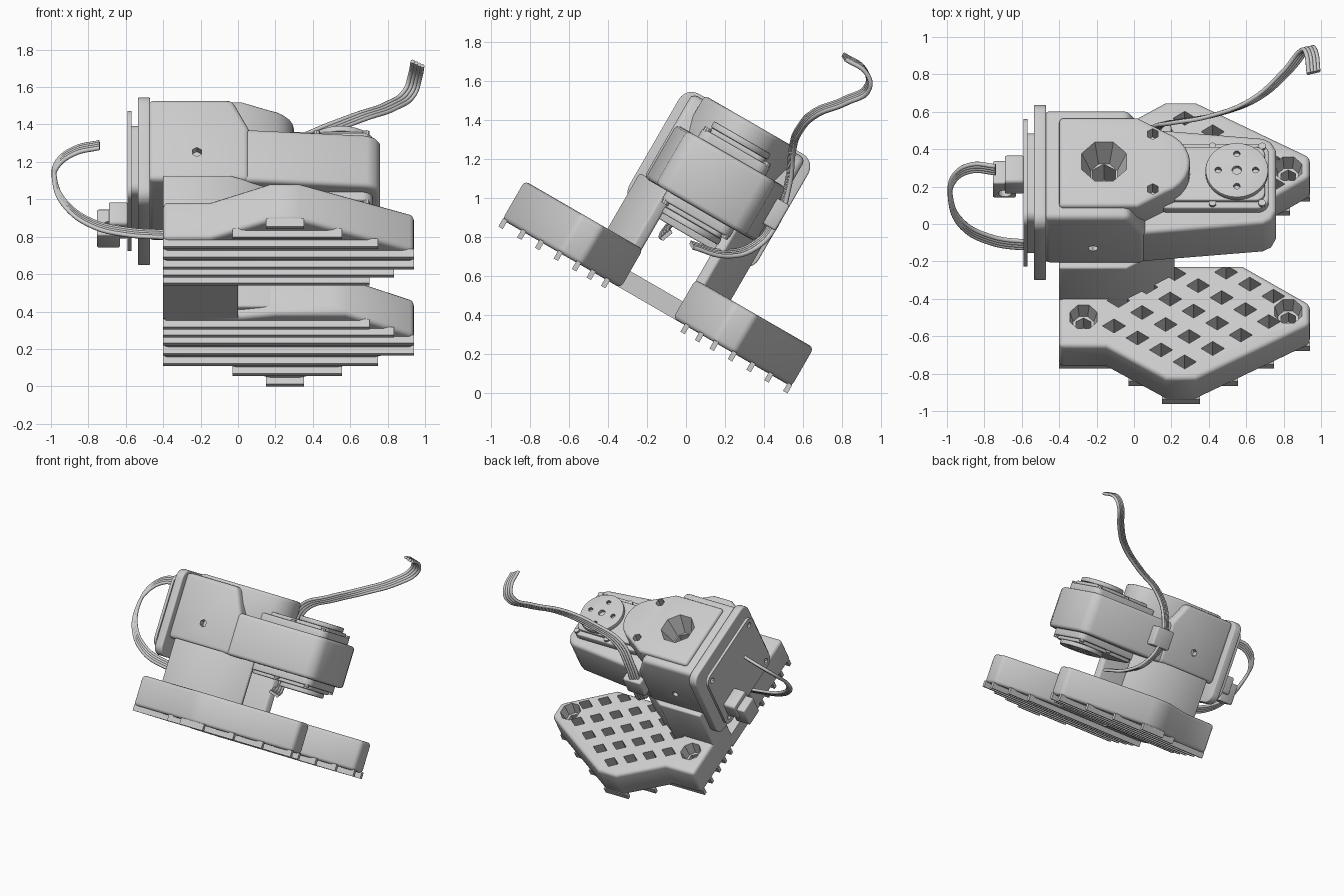
import bpy, bmesh, math
from mathutils import Matrix, Vector

if "Cube" in bpy.data.objects:
    bpy.data.objects.remove(bpy.data.objects["Cube"], do_unlink=True)

grey = bpy.data.materials.new("light_grey")
grey.use_nodes = True
COLOUR = (0.6, 0.6, 0.6, 1)
grey.diffuse_color = COLOUR
grey.node_tree.nodes["Principled BSDF"].inputs["Base Color"].default_value = COLOUR

TILT = Matrix.Rotation(math.radians(-30), 4, 'X')  # the assembly leans forward
MID = -0.405                                       # symmetry line of the assembly
PLACE = {'z': lambda a, b, c: (a, b, c),
         'x': lambda a, b, c: (c, a, b),
         'y': lambda a, b, c: (a, c, b)}


def add_prism(bm, outline, axis, lo, hi, taper=1.0):
    """Extrude an outline along an axis; taper scales the low end."""
    put = PLACE[axis]
    n = len(outline)
    ca = sum(p[0] for p in outline) / n
    cb = sum(p[1] for p in outline) / n
    top = [bm.verts.new(put(a, b, hi)) for a, b in outline]
    low = [bm.verts.new(put(ca + (a - ca) * taper, cb + (b - cb) * taper, lo)) for a, b in outline]
    bm.faces.new(top)
    bm.faces.new(low[::-1])
    for i in range(n):
        j = (i + 1) % n
        bm.faces.new((top[j], top[i], low[i], low[j]))


def mesh_object(name, prisms):
    bm = bmesh.new()
    for p in prisms:
        add_prism(bm, *p)
    bmesh.ops.recalc_face_normals(bm, faces=bm.faces)
    me = bpy.data.meshes.new(name)
    bm.to_mesh(me)
    bm.free()
    obj = bpy.data.objects.new(name, me)
    bpy.context.collection.objects.link(obj)
    return obj


def make(name, prisms, bevel=0.0, cuts=(), segments=3):
    """Object from prisms, with bevelled edges; each group of cuts is disjoint."""
    obj = mesh_object(name, prisms)
    if bevel:
        m = obj.modifiers.new("round", 'BEVEL')
        m.width, m.segments, m.limit_method = bevel, segments, 'ANGLE'
        m.angle_limit = math.radians(40)
    cutters = [mesh_object("cutter", group) for group in cuts]
    for cutter in cutters:
        cutter.hide_render = True
        m = obj.modifiers.new("pockets", 'BOOLEAN')
        m.operation, m.solver, m.object = 'DIFFERENCE', 'EXACT', cutter
    deps = bpy.context.evaluated_depsgraph_get()
    obj.data = bpy.data.meshes.new_from_object(obj.evaluated_get(deps))
    obj.modifiers.clear()
    for cutter in cutters:
        bpy.data.objects.remove(cutter, do_unlink=True)
    obj.data.materials.clear()
    obj.data.materials.append(grey)
    bpy.ops.object.select_all(action='DESELECT')
    obj.select_set(True)
    bpy.context.view_layer.objects.active = obj
    bpy.ops.object.shade_smooth_by_angle(angle=math.radians(35))
    obj.matrix_world = TILT


def rect(a0, a1, b0, b1):
    return [(a0, b0), (a1, b0), (a1, b1), (a0, b1)]


def ring(a, b, r, n=24):
    return [(a + r * math.cos(math.tau * (i + .5) / n), b + r * math.sin(math.tau * (i + .5) / n)) for i in range(n)]


def round_rect(a0, a1, b0, b1, r, n=6):
    pts = []
    for k, (a, b) in enumerate([(a1 - r, b1 - r), (a0 + r, b1 - r), (a0 + r, b0 + r), (a1 - r, b0 + r)]):
        for i in range(n + 1):
            t = math.pi / 2 * (k + i / n)
            pts.append((a + r * math.cos(t), b + r * math.sin(t)))
    return pts


def span(outline, v):
    """Left and right limits of an outline at depth v."""
    xs = []
    for (x0, v0), (x1, v1) in zip(outline, outline[1:] + outline[:1]):
        if (v0 - v) * (v1 - v) < 0:
            xs.append(x0 + (x1 - x0) * (v - v0) / (v1 - v0))
    return min(xs), max(xs)


# Two mirrored foot pads with lattice pockets, screw wells and ribs below
PAD = [(-.4, .16), (-.4, .655), (-.15, .655), (.17, .855), (.33, .855),
       (.94, .52), (.94, .39), (.58, .155), (.2, .155), (.02, .19)]
WALL = [(-.4, .16), (-.4, .365), (-.04, .365), (.22, .21), (.2, .16)]
LATTICE = {-1: range(1, 4), 0: range(5), 1: range(5), 2: range(5), 3: range(4)}
for side, label in ((-1, "front"), (1, "back")):
    flip = lambda pts: [(x, MID + side * v) for x, v in pts]
    pockets = []
    for row, cols in LATTICE.items():
        for c in cols:
            x, v = -.107 + .15 * c + .126 * row, .53 - .083 * c + .074 * row
            diamond = [(x - .062, v), (x, v - .043), (x + .062, v), (x, v + .043)]
            pockets.append((flip(diamond), 'z', .36, .6))
    wells = [(-.27, .475), (.825, .44)]
    funnels = [(flip(ring(x, v, .085, 8)), 'z', .44, .56, .7) for x, v in wells]
    bores = [(flip(ring(x, v, .045, 6)), 'z', .34, .5) for x, v in wells]
    make(label + "_foot_pad", [(flip(PAD), 'z', .3, .53)], .025, [pockets, funnels, bores])
    ribs = []
    for v in (.235, .32, .407, .515, .625, .731, .842):
        x0, x1 = span(PAD, v)
        ribs.append((rect(x0, x1, MID + side * v - .013, MID + side * v + .013), 'z', .26, .31))
    make(label + "_pad_ribs", ribs)
    # Upright wall of the bracket standing on this pad
    make(label + "_bracket_wall", [(flip(WALL), 'z', .35, .86)], .012)

make("foot_bridge", [(rect(-.4, 0, MID - .2, MID + .2), 'z', .3, .4)])
make("bracket_top", [(rect(-.4, -.03, MID - .3, MID + .3), 'z', .74, .87)])

# Main housing: tall rear block and tapered front block, funnel pocket in the top
funnel = [(ring(-.16, MID, .14, 8), 'z', 1.22, 1.4, .55)]
bore = [(ring(-.16, MID, .07, 6), 'z', 1.05, 1.3)]
screws = [(ring(-.22, 1.02, .028, 6), 'y', a, a + .1) for a in (MID - .39, MID + .29)]
make("rear_housing", [([(-.48, .85), (.06, .85), (.06, 1.17), (-.03, 1.348), (-.48, 1.348)],
                       'y', MID - .335, MID + .335)], .03, [screws, funnel, bore])
half = [(-.1, .325), (.05, .325), (.69, .265), (.735, .24), (.76, .19)]
taper = [(x, MID - v) for x, v in half] + [(x, MID + v) for x, v in reversed(half)]
make("front_housing", [(taper, 'z', .85, 1.17)], .025)

# Top cover with rounded nose and two screw holes
nose = [(.3 - .2 * (1 - math.cos(t)), .2 * math.sin(t)) for t in [math.radians(a) for a in range(-70, 71, 14)]]
cover = [(-.4, -.275), (.02, -.275)] + nose + [(.02, .275), (-.4, .275)]
make("top_cover", [([(x, MID + v) for x, v in cover], 'z', 1.12, 1.37)], .022,
     [funnel, bore, [(ring(.1, MID + s * .17, .033, 6), 'z', 1.28, 1.4) for s in (-1, 1)]])

# Servo body ends and output horns, above and below
for label, n0, s in (("upper", 1.17, 1), ("lower", .85, -1)):
    def slab(lo, hi):
        a, b = sorted((n0 + s * lo, n0 + s * hi))
        return 'z', a, b
    make(label + "_servo_cap", [(round_rect(.12, .72, MID - .2, MID + .2, .06), *slab(-.02, .05))], .01)
    make(label + "_servo_step", [(round_rect(.18, .7, MID - .165, MID + .165, .05), *slab(.04, .075))], .008)
    holes = [(ring(.55, MID, .026, 12), *slab(.085, .13))]
    holes += [(ring(.55 + .1 * math.cos(k * math.pi / 2), MID + .1 * math.sin(k * math.pi / 2), .018, 10),
               *slab(.085, .13)) for k in range(4)]
    make(label + "_horn", [(ring(.55, MID, .168, 40), *slab(.075, .11))], .006, [holes], 2)
    make(label + "_cap_screws", [(ring(x, MID + v, .02, 10), *slab(.04, .065))
                                 for x in (.42, .685) for v in (-.175, .175)])

# Mounting flange and circuit plate at the right end
make("mounting_flange", [(round_rect(MID - .38, MID + .385, .705, 1.362, .075), 'x', -.535, -.47)], .008)
make("plate_spacer", [(round_rect(MID - .27, MID + .27, .82, 1.24, .05), 'x', -.575, -.53)])
make("circuit_plate", [(round_rect(MID - .325, MID + .325, .765, 1.305, .06), 'x', -.592, -.57)], 0,
     [[(ring(MID + a, 1.035 + b, .022, 10), 'x', -.62, -.55) for a in (-.27, .27) for b in (-.215, .215)]])

# Plug block on the plate
make("plug_base", [(round_rect(-.3, -.13, .83, .97, .02), 'x', -.69, -.59)], .008)
make("plug_body", [(rect(-.755, -.63, -.285, -.145), 'z', .77, .93)], .01,
     [[(ring(-.69, .82, .035, 12), 'y', -.32, -.2)]])

# Cable clip on the rear side of the housing
make("cable_clip", [(rect(.04, .2, MID + .28, MID + .385), 'z', .95, 1.1)], .012)


def cable(name, points, step, count=4):
    """Ribbon of parallel wires along a path."""
    for k in range(count):
        cu = bpy.data.curves.new(name, 'CURVE')
        cu.dimensions = '3D'
        cu.bevel_depth, cu.bevel_resolution, cu.use_fill_caps = .012, 2, True
        cu.resolution_u = 6
        sp = cu.splines.new('BEZIER')
        sp.bezier_points.add(len(points) - 1)
        for bp, p in zip(sp.bezier_points, points):
            bp.co = Vector(p) + Vector(step) * (k - (count - 1) / 2)
            bp.handle_left_type = bp.handle_right_type = 'AUTO'
        cu.materials.append(grey)
        bpy.context.collection.objects.link(bpy.data.objects.new(f"{name}_{k + 1}", cu))


cable("loop_wire", [(-.74, .29, 1.29), (-.87, .3, 1.26), (-.965, .24, 1.19), (-.98, .13, 1.1),
                    (-.92, 0, .97), (-.78, -.08, .87), (-.6, -.11, .825), (-.38, -.1, .81)], (0, .012, .01))
cable("tail_wire", [(.96, .81, 1.725), (.945, .92, 1.65), (.92, .935, 1.575), (.82, .82, 1.5),
                    (.65, .67, 1.44), (.42, .58, 1.35), (.22, .545, 1.25), (.13, .525, 1.08),
                    (.11, .46, .88), (.15, .35, .755), (.22, .2, .715), (.3, .03, .76)], (.017, .004, -.008))
